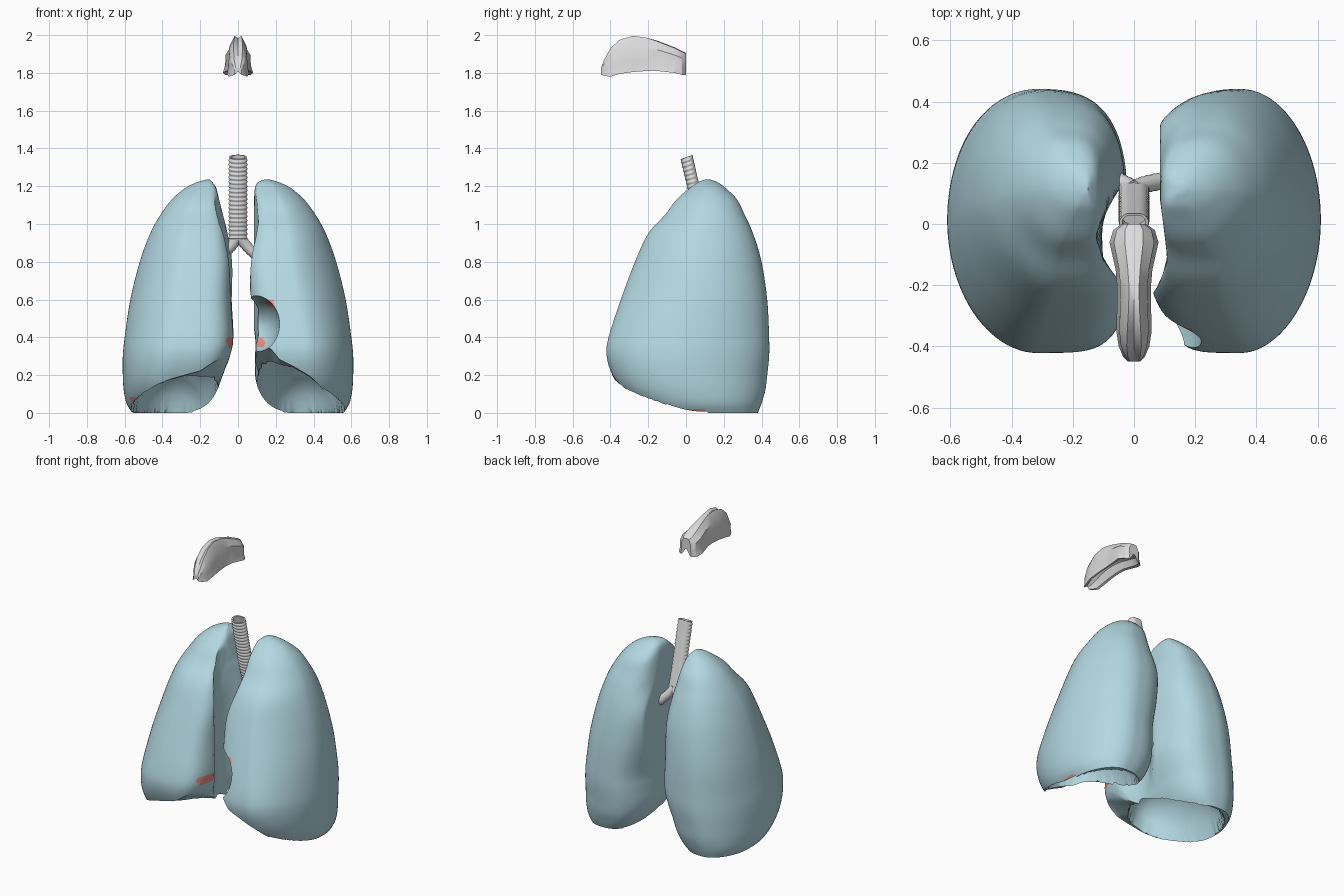
import bpy
import bmesh
import math
from mathutils import Vector

if "Cube" in bpy.data.objects:
    bpy.data.objects.remove(bpy.data.objects["Cube"])


def material(name, rgb):
    m = bpy.data.materials.new(name)
    m.use_nodes = True
    m.diffuse_color = (*rgb, 1)
    bsdf = m.node_tree.nodes["Principled BSDF"]
    bsdf.inputs["Base Color"].default_value = (*rgb, 1)
    bsdf.inputs["Roughness"].default_value = 0.6
    return m


BLUE = material("pale blue", (0.455, 0.69, 0.76))
GREY = material("light grey", (0.72, 0.72, 0.72))
SALMON = material("salmon", (0.85, 0.31, 0.25))


def activate(obj):
    bpy.ops.object.select_all(action='DESELECT')
    obj.select_set(True)
    bpy.context.view_layer.objects.active = obj


def smooth(obj, degrees):
    activate(obj)
    bpy.ops.object.shade_smooth_by_angle(angle=math.radians(degrees))


def loft(name, rings, mats):
    """Skin a list of closed rings, with fan caps at the ends."""
    bm = bmesh.new()
    rows = [[bm.verts.new(p) for p in ring] for ring in rings]
    n = len(rows[0])
    for a, b in zip(rows, rows[1:]):
        for i in range(n):
            j = (i + 1) % n
            bm.faces.new((a[i], a[j], b[j], b[i]))
    for row in (rows[0], rows[-1]):
        mid = bm.verts.new(sum((v.co for v in row), Vector()) / n)
        for i in range(n):
            bm.faces.new((row[i], row[(i + 1) % n], mid))
    bmesh.ops.recalc_face_normals(bm, faces=bm.faces)
    mesh = bpy.data.meshes.new(name)
    bm.to_mesh(mesh)
    bm.free()
    obj = bpy.data.objects.new(name, mesh)
    bpy.context.collection.objects.link(obj)
    for m in mats:
        mesh.materials.append(m)
    return obj


def spline(rows, steps):
    """Catmull-Rom interpolation of rows of numbers."""
    out = []
    for k in range(len(rows) - 1):
        quad = (rows[max(k - 1, 0)], rows[k], rows[k + 1], rows[min(k + 2, len(rows) - 1)])
        for s in range(steps):
            t = s / steps
            out.append([b + 0.5 * t * (c - a + t * (2 * a - 5 * b + 4 * c - d
                        + t * (3 * (b - c) + d - a))) for a, b, c, d in zip(*quad)])
    return out + [list(rows[-1])]


def lookup(table, x):
    """Linear interpolation in (x, value) pairs, clamped at the ends."""
    for (x0, v0), (x1, v1) in zip(table, table[1:]):
        if x <= x1:
            return v0 + (v1 - v0) * max(0, x - x0) / (x1 - x0)
    return table[-1][1]


def carve(obj, cutter):
    """Subtract a cutter, then discard it."""
    activate(obj)
    mod = obj.modifiers.new("hollow", 'BOOLEAN')
    mod.operation = 'DIFFERENCE'
    mod.solver = 'EXACT'
    mod.object = cutter
    bpy.ops.object.modifier_apply(modifier=mod.name)
    bpy.data.objects.remove(cutter)


# Lung outline by height: z, lateral, front, back
OUTLINE = [
    (0, .56, -.2, .38), (.05, .59, -.26, .4), (.12, .605, -.34, .42), (.2, .61, -.39, .43),
    (.3, .61, -.42, .44), (.4, .6, -.41, .44), (.6, .57, -.345, .43), (.8, .52, -.27, .4),
    (.95, .465, -.2, .355), (1.05, .41, -.11, .31), (1.13, .35, -.05, .27),
    (1.19, .28, .02, .21), (1.22, .22, .06, .17), (1.235, .17, .1, .13)]
# Medial edge of each lung at the same heights
MEDIAL_RIGHT = (.2, .15, .11, .08, .04, .02, .03, .03, .055, .08, .1, .115, .135, .15)
MEDIAL_LEFT = (.2, .15, .11, .09, .09, .09, .055, .035, .07, .08, .085, .09, .105, .14)
# Innermost reach of each lung from front to back: y, x
REACH_RIGHT = [(-.22, .02), (-.12, .1), (-.04, .125), (.03, .1), (.15, .025)]
REACH_LEFT = [(-.27, .03), (-.2, .08), (-.12, .11), (-.03, .1), (.08, .085)]
# Height of the front lower edge from the middle outwards: x, z
EDGE_RIGHT = [(0, .45), (.03, .4), (.08, .31), (.2, .23), (.35, .19), (.45, .16), (.52, .12), (.6, .01)]
EDGE_LEFT = [(.1, .4), (.18, .34), (.22, .29), (.3, .25), (.4, .19), (.48, .12), (.58, .01)]


def base_cutter(side, edge):
    """Solid whose top is a dome that rises towards the front middle."""
    rings = []
    for i in range(57):
        x = -.05 + .75 * i / 56
        ring = []
        for k in range(67):
            y = -.6 + 1.1 * k / 66
            rise = lookup(edge, x) * min(1, max(0, (.25 - y) / .63))
            dome = .28 * math.sqrt(max(0, 1 - ((x - .335) / .23) ** 2 - (y / .36) ** 2))
            ring.append((side * x, y, rise + dome - .008))
        rings.append(ring + [(side * x, .5, -.2), (side * x, -.6, -.2)])
    return loft("base_cutter", rings, [BLUE])


def lung(name, side, medial, reach, edge):
    rings = []
    for z, lat, front, back, med in spline([(*r, m) for r, m in zip(OUTLINE, medial)], 4):
        mid, half = (lat + med) / 2, (lat - med) / 2
        cy, ry = (front + back) / 2, (back - front) / 2
        flat = .18 * min(1, max(0, (z - .2) / .5))
        ring = []
        for i in range(96):
            a = math.tau * i / 96
            c, s = math.cos(a), math.sin(a)
            # flatter at the front outside, squarer towards the middle
            if c > 0:
                p = 1 + flat if s < 0 else 1
            else:
                p = .45 if s < 0 else .7
            x = mid + half * math.copysign(abs(c) ** p, c)
            y = cy + ry * math.copysign(abs(s) ** p, s)
            if c < 0:
                x = min(max(x, lookup(reach, y)), max(x, mid))
            ring.append((side * x, y, z))
        rings.append(ring)
    obj = loft(name, rings, [BLUE, SALMON])
    carve(obj, base_cutter(side, edge))
    return obj


right_lung = lung("right_lung", -1, MEDIAL_RIGHT, REACH_RIGHT, EDGE_RIGHT)
left_lung = lung("left_lung", 1, MEDIAL_LEFT, REACH_LEFT, EDGE_LEFT)

# Heart notch in the left lung
bpy.ops.mesh.primitive_uv_sphere_add(segments=64, ring_count=40, location=(.07, -.38, .47))
notch = bpy.context.object
notch.scale = (.15, .3, .16)
notch.data.materials.append(BLUE)
carve(left_lung, notch)

# Salmon flecks along the edges: x, z, radius
FLECKS = [(.17, .59, .026), (.12, .37, .025), (-.03, .38, .035), (-.57, .06, .03)]
for obj in (right_lung, left_lung):
    for f in obj.data.polygons:
        x, y, z = f.center
        rim = f.normal.z < -.1 and z < .02 and abs(x) > .42 and -.25 < y < .1
        fleck = y < -.1 and (z > .3 or f.normal.z < -.2) and any(
            math.hypot(x - fx, z - fz) < r for fx, fz, r in FLECKS)
        f.material_index = 1 if rim or fleck else 0
    smooth(obj, 40)

# Windpipe: ribbed at the front, flatter at the back, open at the top
RIBS, PER_RIB = 19, 6
rings = []
for k in range(RIBS * PER_RIB + 1):
    t = k / (RIBS * PER_RIB)
    bulge = .0025 * math.sin(math.tau * k / PER_RIB)
    ring = []
    for i in range(32):
        a = math.tau * i / 32
        c, s = math.cos(a), math.sin(a)
        r = bulge if s < .5 else 0
        ring.append(((.048 + r) * c, .115 - .11 * t ** .9 + (.034 + r) * min(s, .85),
                     .92 + .435 * t + .012 * s * t))
    rings.append(ring)
top = rings[-1]
centre = sum((Vector(p) for p in top), Vector()) / len(top)
for drop in (0, .08):
    rings.append([tuple(centre + (Vector(p) - centre) * .8 + Vector((0, drop * .25, -drop)))
                  for p in top])
smooth(loft("windpipe", rings, [GREY]), 60)


# Two airway branches
def branch(name, points, radius):
    path = [Vector(p) for p in spline(points, 5)]
    rings = []
    for k, p in enumerate(path):
        d = (path[min(k + 1, len(path) - 1)] - path[max(k - 1, 0)]).normalized()
        u = d.cross(Vector((0, 1, 0))).normalized()
        v = d.cross(u)
        r = radius * (1 + .03 * math.cos(k * math.pi))
        rings.append([p + r * (u * math.cos(math.tau * i / 20) + v * math.sin(math.tau * i / 20))
                      for i in range(20)])
    smooth(loft(name, rings, [GREY]), 50)


branch("left_airway", [(0, .115, .94), (.04, .13, .89), (.09, .14, .84), (.17, .15, .78)], .028)
branch("right_airway", [(0, .115, .94), (-.03, .13, .89), (-.07, .145, .85), (-.16, .15, .78)], .028)

# Nose: y, base half width, crest half width, base z, crest z, groove depth
NOSE = [
    (-.45, .02, .012, 1.79, 1.83, .004), (-.435, .035, .02, 1.785, 1.87, .02),
    (-.4, .05, .024, 1.78, 1.935, .025), (-.35, .058, .022, 1.795, 1.98, .025),
    (-.28, .056, .018, 1.805, 2, .016), (-.21, .055, .016, 1.81, 1.99, .008),
    (-.15, .06, .02, 1.81, 1.97, 0), (-.06, .08, .03, 1.8, 1.935, 0),
    (-.02, .068, .03, 1.79, 1.915, 0), (0, .04, .02, 1.79, 1.905, 0)]
rings = []
for y, w, t, low, high, groove in NOSE:
    h = high - low
    half = [(w, low), (w * .85, low + h * .3), (t + .72 * (w - t), low + h * .7), (t, high - .004)]
    inner = [(w * .75, low + .004), (w * .45, low + h * .3)]
    right = inner[::-1] + half
    rings.append([(x, y, z) for x, z in right] + [(0, y, high - groove)]
                 + [(-x, y, z) for x, z in right[::-1]] + [(0, y, low + h * .38)])
smooth(loft("nose", rings, [GREY]), 28)
